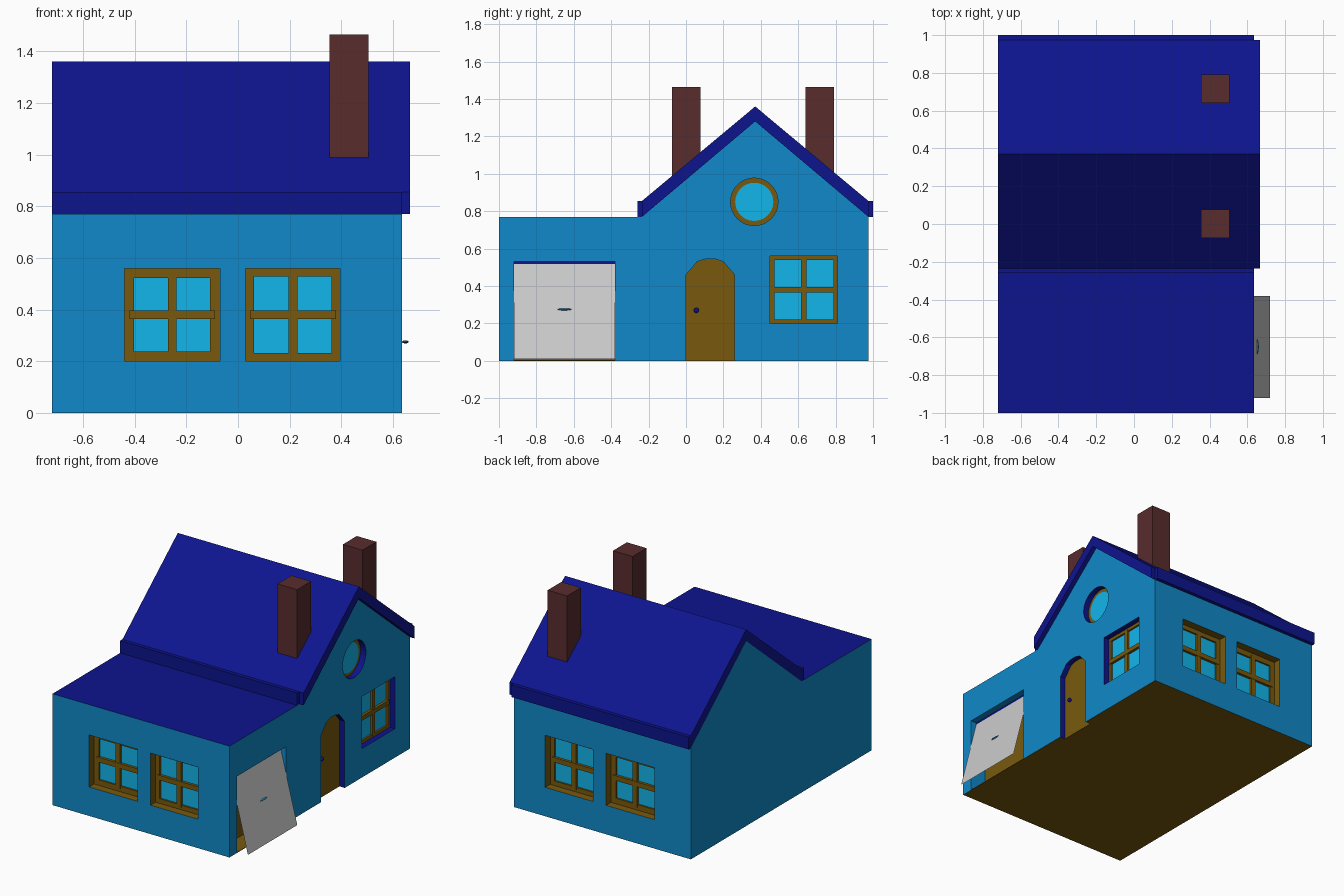
import bpy, bmesh, math
from mathutils import Vector

if "Cube" in bpy.data.objects:
    bpy.data.objects.remove(bpy.data.objects["Cube"])


def mat(name, r, g, b):
    m = bpy.data.materials.new(name)
    m.diffuse_color = (r, g, b, 1)
    m.use_nodes = True
    m.node_tree.nodes["Principled BSDF"].inputs["Base Color"].default_value = m.diffuse_color
    return m


WALL = mat("wall_blue", 0.005, 0.25, 0.58)
NAVY = mat("navy", 0.004, 0.007, 0.27)
WOOD = mat("wood", 0.19, 0.10, 0.004)
GLASS = mat("glass", 0.006, 0.46, 0.83)
BRICK = mat("brick", 0.10, 0.025, 0.027)

X0, X1, Y0, Y1, EAVE = -0.72, 0.635, -1.0, 0.975, 0.77


def place(face, u, v, d):
    """Point on a wall: u along it, v up, d inward depth."""
    return Vector({"front": (u, Y0 + d, v), "back": (u, Y1 - d, v),
                   "right": (X1 - d, u, v)}[face])


def finish(name, bm, m):
    bmesh.ops.recalc_face_normals(bm, faces=bm.faces)
    me = bpy.data.meshes.new(name)
    bm.to_mesh(me)
    bm.free()
    ob = bpy.data.objects.new(name, me)
    bpy.context.collection.objects.link(ob)
    if m:
        me.materials.append(m)
    return ob


def prism(name, face, pts, d0, d1, m):
    bm = bmesh.new()
    a = [bm.verts.new(place(face, u, v, d0)) for u, v in pts]
    b = [bm.verts.new(place(face, u, v, d1)) for u, v in pts]
    bm.faces.new(a)
    bm.faces.new(b)
    for i in range(len(a)):
        j = (i + 1) % len(a)
        bm.faces.new((a[i], a[j], b[j], b[i]))
    return finish(name, bm, m)


def rect(u0, u1, v0, v1):
    return [(u0, v0), (u1, v0), (u1, v1), (u0, v1)]


def circle(cu, cv, r, n=32):
    return [(cu + r * math.cos(2 * math.pi * i / n), cv + r * math.sin(2 * math.pi * i / n))
            for i in range(n)]


# House body: gabled main part and flat garage in one profile
body = prism("house_body", "right",
             [(Y0, 0), (Y1, 0), (Y1, EAVE), (0.37, 1.28), (-0.235, EAVE), (Y0, EAVE)],
             0, X1 - X0, WALL)
body.data.materials.append(NAVY)
body.data.materials.append(WOOD)
for p in body.data.polygons:
    if p.normal.z > 0.9:
        p.material_index = 1
    elif p.normal.z < -0.9:
        p.material_index = 2


def recess(face, pts, depth, m):
    """Cut a hole in the body, lined with the given colour."""
    cutter = prism("cutter", face, pts, -0.05, depth, m)
    mod = body.modifiers.new("recess", "BOOLEAN")
    mod.object, mod.operation, mod.solver = cutter, "DIFFERENCE", "EXACT"
    mod.material_mode = "TRANSFER"
    bpy.context.view_layer.objects.active = body
    bpy.ops.object.modifier_apply(modifier=mod.name)
    bpy.data.objects.remove(cutter)


def window(name, face, u0, u1, v0, v1, w, bar, depth, lining):
    recess(face, rect(u0, u1, v0, v1), depth + 0.02, lining)
    cu, cv = (u0 + u1) / 2, (v0 + v1) / 2
    prism(name + "_glass", face, rect(u0, u1, v0, v1), depth + 0.012, depth + 0.022, GLASS)
    for part, r in (("left", rect(u0, u0 + w, v0, v1)), ("right", rect(u1 - w, u1, v0, v1)),
                    ("bottom", rect(u0 + w, u1 - w, v0, v0 + w)),
                    ("top", rect(u0 + w, u1 - w, v1 - w, v1))):
        prism(f"{name}_frame_{part}", face, r, depth, depth + 0.02, WOOD)
    prism(name + "_bar_upright", face, rect(cu - bar, cu + bar, v0 + w / 2, v1 - w / 2),
          depth - 0.004, depth + 0.02, WOOD)
    prism(name + "_bar_cross", face, rect(u0 + w / 2, u1 - w / 2, cv - bar, cv + bar),
          depth - 0.006, depth + 0.02, WOOD)


# Windows: two on front and back, one beside the door
for face in ("front", "back"):
    window(face + "_window_a", face, -0.44, -0.07, 0.20, 0.56, 0.038, 0.017, 0.055, WOOD)
    window(face + "_window_b", face, 0.03, 0.395, 0.20, 0.56, 0.032, 0.017, 0.055, WOOD)
window("side_window", "right", 0.45, 0.81, 0.20, 0.56, 0.022, 0.015, 0.04, NAVY)

# Round attic window
recess("right", circle(0.365, 0.85, 0.127), 0.055, NAVY)
prism("round_window_frame", "right", circle(0.365, 0.85, 0.127), 0.042, 0.056, WOOD)
prism("round_window_glass", "right", circle(0.365, 0.85, 0.102), 0.038, 0.056, GLASS)

# Arched front door with knob
arch = [(0, 0), (0.26, 0), (0.26, 0.46), (0.20, 0.53), (0.16, 0.543), (0.13, 0.545),
        (0.10, 0.543), (0.06, 0.53), (0, 0.46)]
recess("right", [(u, v if v else -0.02) for u, v in arch], 0.05, NAVY)
prism("front_door", "right", arch, 0.04, 0.055, WOOD)


def ball(name, centre, size, m):
    bm = bmesh.new()
    bmesh.ops.create_uvsphere(bm, u_segments=16, v_segments=8, radius=1)
    bmesh.ops.scale(bm, verts=bm.verts, vec=size)
    bmesh.ops.translate(bm, verts=bm.verts, vec=centre)
    for f in bm.faces:
        f.smooth = True
    return finish(name, bm, m)


ball("door_knob", (X1 - 0.032, 0.055, 0.27), (0.014, 0.014, 0.014), NAVY)

# Garage opening with its up-and-over door tilted outward
recess("right", rect(-0.92, -0.38, -0.02, 0.53), 0.13, WALL)
prism("garage_inner_panel", "right", rect(-0.92, -0.38, 0, 0.53), 0.12, 0.135, WOOD)
prism("garage_floor", "right", rect(-0.92, -0.38, 0, 0.004), 0, 0.12, WOOD)
prism("garage_lintel", "right", rect(-0.92, -0.38, 0.516, 0.53), 0.045, 0.12, NAVY)
bm = bmesh.new()
bm.faces.new([bm.verts.new(c) for c in ((0.72, -0.92, 0.01), (0.72, -0.38, 0.01),
                                        (0.59, -0.38, 0.518), (0.59, -0.92, 0.518))])
finish("garage_door", bm, None)
ball("garage_handle", (0.648, -0.65, 0.275), (0.013, 0.04, 0.006), WALL)

# Pitched roof slab with eave boards
prism("pitched_roof", "right",
      [(-0.235, EAVE), (0.37, 1.28), (Y1, EAVE), (Y1, 0.855), (0.37, 1.36), (-0.235, 0.855)],
      -0.032, X1 - X0, NAVY)
for name, y in (("front_eave", -0.26), ("back_eave", Y1)):
    prism(name, "right", rect(y, y + 0.025, EAVE, 0.855), 0, X1 - X0, NAVY)

# Chimneys
for name, y in (("front_chimney", -0.075), ("back_chimney", 0.64)):
    prism(name, "right", rect(y, y + 0.152, 0.975, 1.465), X1 - 0.505, X1 - 0.355, BRICK)
